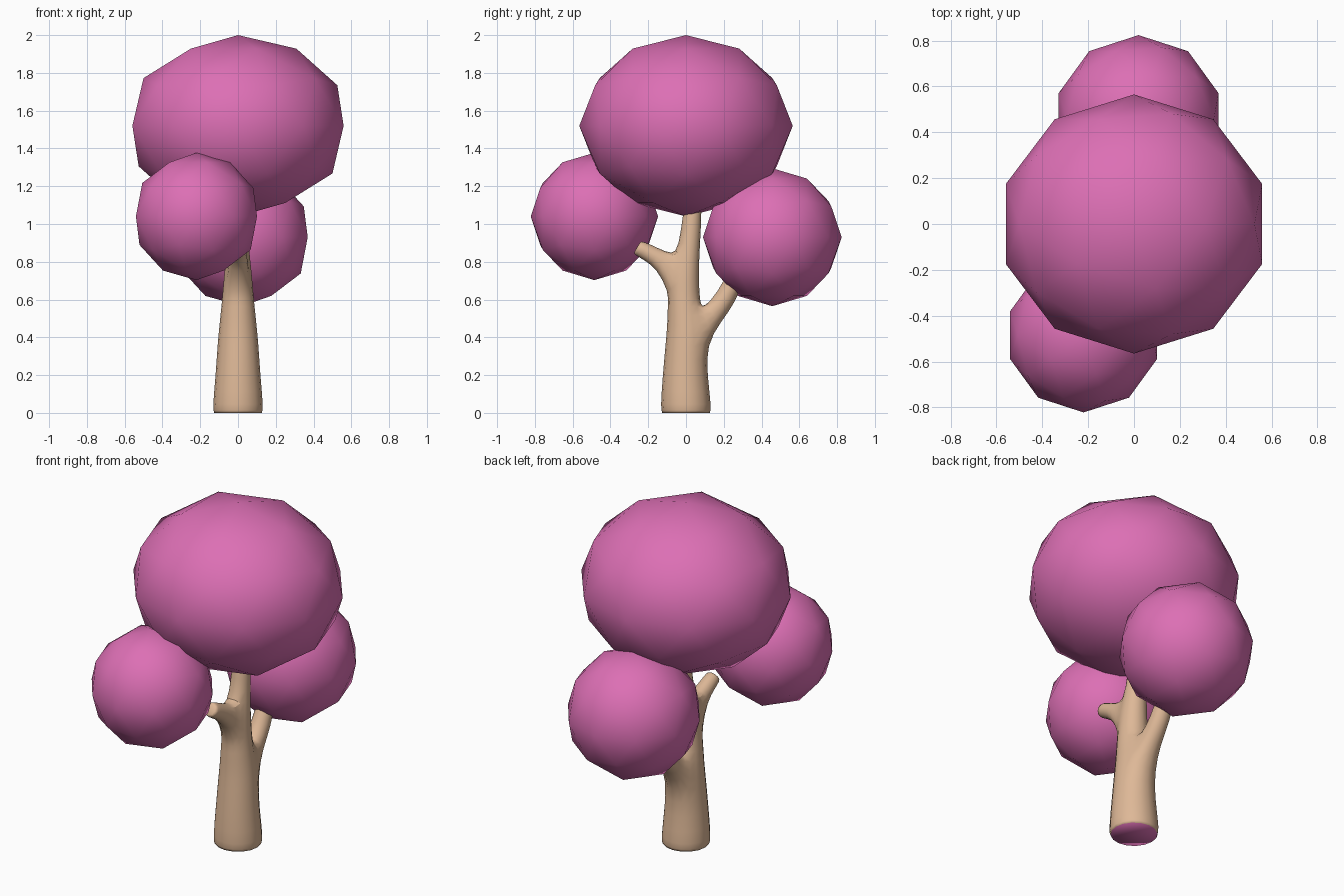
import bpy, bmesh, math
from mathutils import Vector

if "Cube" in bpy.data.objects:
    bpy.data.objects.remove(bpy.data.objects["Cube"])


def material(name, rgb):
    m = bpy.data.materials.new(name)
    m.diffuse_color = (*rgb, 1)
    m.use_nodes = True
    m.node_tree.nodes["Principled BSDF"].inputs["Base Color"].default_value = m.diffuse_color
    return m


pink = material("blossom_pink", (0.72, 0.16, 0.46))
wood = material("bark", (0.73, 0.48, 0.31))


# Foliage: low-poly smooth-shaded icospheres
def foliage(name, centre, radii):
    bpy.ops.mesh.primitive_ico_sphere_add(subdivisions=2, radius=1)
    ob = bpy.context.object
    ob.name = name
    for v in ob.data.vertices:
        v.co = Vector(c + r * k for c, r, k in zip(centre, radii, v.co))
    ob.data.materials.append(pink)
    bpy.ops.object.shade_smooth()


foliage("crown_foliage", (0, 0, 1.52), (0.588, 0.565, 0.48))
foliage("front_foliage", (-0.22, -0.485, 1.04), (0.337, 0.337, 0.337))
foliage("back_foliage", (0.02, 0.457, 0.93), (0.367, 0.367, 0.365))

# Trunk: eight-sided rings (height, y centre, radius)
RINGS = [(0, 0, .13), (.02, 0, .14), (.2, -.005, .122), (.36, 0, .112),
         (.46, 0, .102), (.57, -.01, .09), (.64, -.01, .083), (.74, -.005, .075),
         (.84, .01, .063), (.95, .025, .054), (1.2, .045, .045)]
GROW = 1.07  # makes up for subdivision shrinkage
N = 8
bm = bmesh.new()
rings = []
for z, yc, r in RINGS:
    rings.append([bm.verts.new((GROW * r * math.cos(math.tau * k / N),
                                yc + GROW * r * math.sin(math.tau * k / N), z))
                  for k in range(N)])


def bridge(a, b):
    for k in range(len(a)):
        j = (k + 1) % len(a)
        bm.faces.new((a[k], a[j], b[j], b[k]))


for a, b in zip(rings, rings[1:]):
    bridge(a, b)
base = bm.faces.new(rings[0])
base.material_index = 1
bm.faces.new(rings[-1])
crease = bm.edges.layers.float.new("crease_edge")
for e in base.edges:
    e[crease] = 1.0


# Branch: open a 2x2 patch in the trunk and carry its 8-point rim outward
def branch(col, row, path):
    order = [(-1, -1), (0, -1), (1, -1), (1, 0), (1, 1), (0, 1), (-1, 1), (-1, 0)]
    side = 1 if col == 2 else -1
    prev = [rings[row + q][col + c] for c, q in order]
    bm.verts.remove(rings[row][col])
    for y, z, dy, dz, r in path:
        d = Vector((0, dy, dz)).normalized()
        up = Vector((0, -d.z, d.y)) * side
        ring = []
        for c, q in order:
            t = math.atan2(q, -side * c)
            ring.append(bm.verts.new(Vector((0, y, z)) + GROW * r *
                                     (Vector((math.cos(t), 0, 0)) + up * math.sin(t))))
        bridge(prev, ring)
        prev = ring
    bm.faces.new(prev)


branch(2, 4, [(.14, .52, .65, .75, .06), (.215, .61, .5, .87, .056),
              (.27, .74, .45, .87, .047), (.33, .85, .45, .87, .04)])
branch(6, 7, [(-.13, .808, -.85, .5, .052), (-.2, .848, -.85, .5, .046),
              (-.25, .873, -.85, .5, .043), (-.26, .878, -.85, .5, .036)])

bmesh.ops.recalc_face_normals(bm, faces=bm.faces)
me = bpy.data.meshes.new("trunk")
bm.to_mesh(me)
bm.free()
trunk = bpy.data.objects.new("trunk", me)
bpy.context.collection.objects.link(trunk)
me.materials.append(wood)
me.materials.append(pink)
bpy.ops.object.select_all(action='DESELECT')
trunk.select_set(True)
bpy.context.view_layer.objects.active = trunk
bpy.ops.object.shade_smooth_by_angle(angle=math.radians(70))
sub = trunk.modifiers.new("soften", 'SUBSURF')
sub.levels = sub.render_levels = 1
